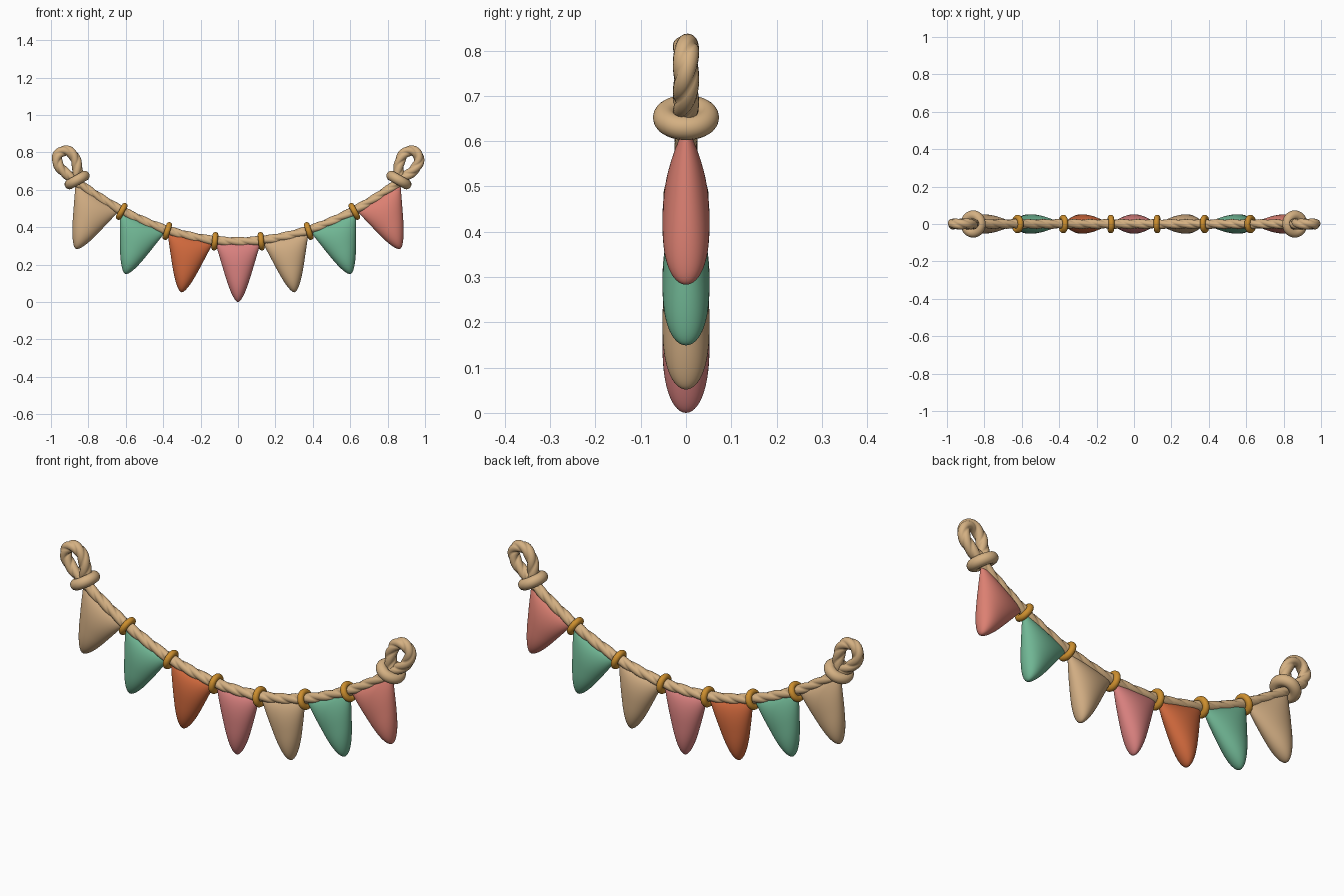
import bpy, bmesh, math
from mathutils import Vector

if "Cube" in bpy.data.objects:
    bpy.data.objects.remove(bpy.data.objects["Cube"])


def material(name, r, g, b):
    """Flat material from 0-255 display values, stored as linear."""
    lin = [((c / 255 + 0.055) / 1.055) ** 2.4 for c in (r, g, b)] + [1]
    m = bpy.data.materials.new(name)
    m.use_nodes = True
    m.diffuse_color = lin
    m.node_tree.nodes["Principled BSDF"].inputs["Base Color"].default_value = lin
    return m


TAN = material("rope_tan", 212, 176, 130)
CLOTH = material("cloth_tan", 208, 172, 130)
GREEN = material("sage_green", 112, 182, 148)
ORANGE = material("burnt_orange", 207, 104, 60)
PINK = material("dusty_pink", 216, 128, 126)
CORAL = material("coral", 220, 128, 114)
GOLD = material("gold", 204, 142, 46)


def rope_at(x, drop=0.0):
    return Vector((x, 0, 0.322 + 0.43 * x * x - drop))


def skin(name, rows, mat, cap=False):
    """Bridge a list of equal closed rings into a smooth object."""
    bm = bmesh.new()
    rings = [[bm.verts.new(p) for p in row] for row in rows]
    n = len(rings[0])
    for a, b in zip(rings, rings[1:]):
        for i in range(n):
            j = (i + 1) % n
            bm.faces.new((a[i], a[j], b[j], b[i]))
    if cap:
        bm.faces.new(rings[0])
        bm.faces.new(rings[-1])
    bmesh.ops.remove_doubles(bm, verts=bm.verts, dist=0.0002)
    bmesh.ops.recalc_face_normals(bm, faces=bm.faces)
    for f in bm.faces:
        f.smooth = True
    me = bpy.data.meshes.new(name)
    bm.to_mesh(me)
    bm.free()
    me.materials.append(mat)
    ob = bpy.data.objects.new(name, me)
    bpy.context.collection.objects.link(ob)
    return ob


def twisted_rope(name, path, radius, pitch):
    """Sweep a three-strand section along a path in the xz plane."""
    side, rows, dist, n = Vector((0, 1, 0)), [], 0.0, 24
    for k, p in enumerate(path):
        before, after = path[max(k - 1, 0)], path[min(k + 1, len(path) - 1)]
        up = (after - before).normalized().cross(side)
        if k:
            dist += (p - before).length
        twist = math.tau * dist / pitch
        row = []
        for i in range(n):
            a = math.tau * i / n
            r = radius * (0.78 + 0.22 * abs(math.cos(1.5 * a)) ** 0.7)
            row.append(p + r * (side * math.cos(a + twist) + up * math.sin(a + twist)))
        rows.append(row)
    skin(name, rows, TAN, cap=True)


def ring(name, centre, axis, major, minor, mat):
    bpy.ops.mesh.primitive_torus_add(
        major_segments=40, minor_segments=18, major_radius=major, minor_radius=minor,
        location=centre, rotation=axis.to_track_quat("Z", "Y").to_euler())
    ob = bpy.context.object
    ob.name = name
    ob.data.materials.append(mat)
    bpy.ops.object.shade_smooth()


def flag(name, x0, x1, tip, mat):
    """Puffed pennant hanging from the rope between x0 and x1."""
    mid, half = (x0 + x1) / 2, (x1 - x0) / 2
    top, tip = rope_at(mid, 0.008), Vector((tip[0], 0, tip[1]))
    rows, steps, n = [], 36, 40
    for k in range(steps + 1):
        t = (1 - math.cos(math.pi * k / steps)) / 2
        width = (1 - 0.77 * t) * math.sqrt(1 - t ** 8)
        thick = 0.052 * math.sqrt(max(0, 1 - abs(2 * t - 1) ** 2.5))
        row = []
        for i in range(n):
            a = math.tau * i / n
            edge = rope_at(mid + half * math.cos(a), 0.008) - top
            p = top.lerp(tip, t) + edge * width
            p.y = thick * math.sin(a)
            row.append(p)
        rows.append(row)
    skin(name, rows, mat)


# Main sagging rope
twisted_rope("main_rope", [rope_at(-0.86 + 1.72 * i / 160) for i in range(161)], 0.026, 0.26)

# Pennants, from the model's right to its left
flag("flag_centre", -0.122, 0.122, (0, 0), PINK)
for s, names in ((-1, (ORANGE, GREEN, CLOTH)), (1, (CLOTH, GREEN, CORAL))):
    spans = ((0.13, 0.378, (0.303, 0.052)), (0.385, 0.632, (0.603, 0.15)),
             (0.635, 0.868, (0.868, 0.285)))
    label = "left" if s > 0 else "right"
    for i, ((x0, x1, tip), mat) in enumerate(zip(spans, names)):
        flag(f"flag_{label}_{i + 1}", *sorted((s * x0, s * x1)), (s * tip[0], tip[1]), mat)

    # Gold rings between the pennants
    for i, x in enumerate((0.124, 0.378, 0.622)):
        slope = Vector((1, 0, 0.86 * s * x))
        ring(f"gold_ring_{label}_{i + 1}", rope_at(s * x, 0.004), slope, 0.034, 0.0155, GOLD)

    # Knot collar and hanging loop at the rope end
    base = Vector((s * 0.86, 0, 0.652))
    along, across = Vector((s * 0.49, 0, 0.87)), Vector((s * 0.87, 0, -0.49))
    ring(f"knot_{label}", base, along, 0.046, 0.027, TAN)
    path = []
    for i in range(97):
        a = math.tau * i / 96
        path.append(base + along * 0.174 * (1 - math.cos(a)) / 2
                    + across * 0.062 * math.sin(a) * math.sin(a / 2))
    twisted_rope(f"end_loop_{label}", path, 0.029, 0.2)
